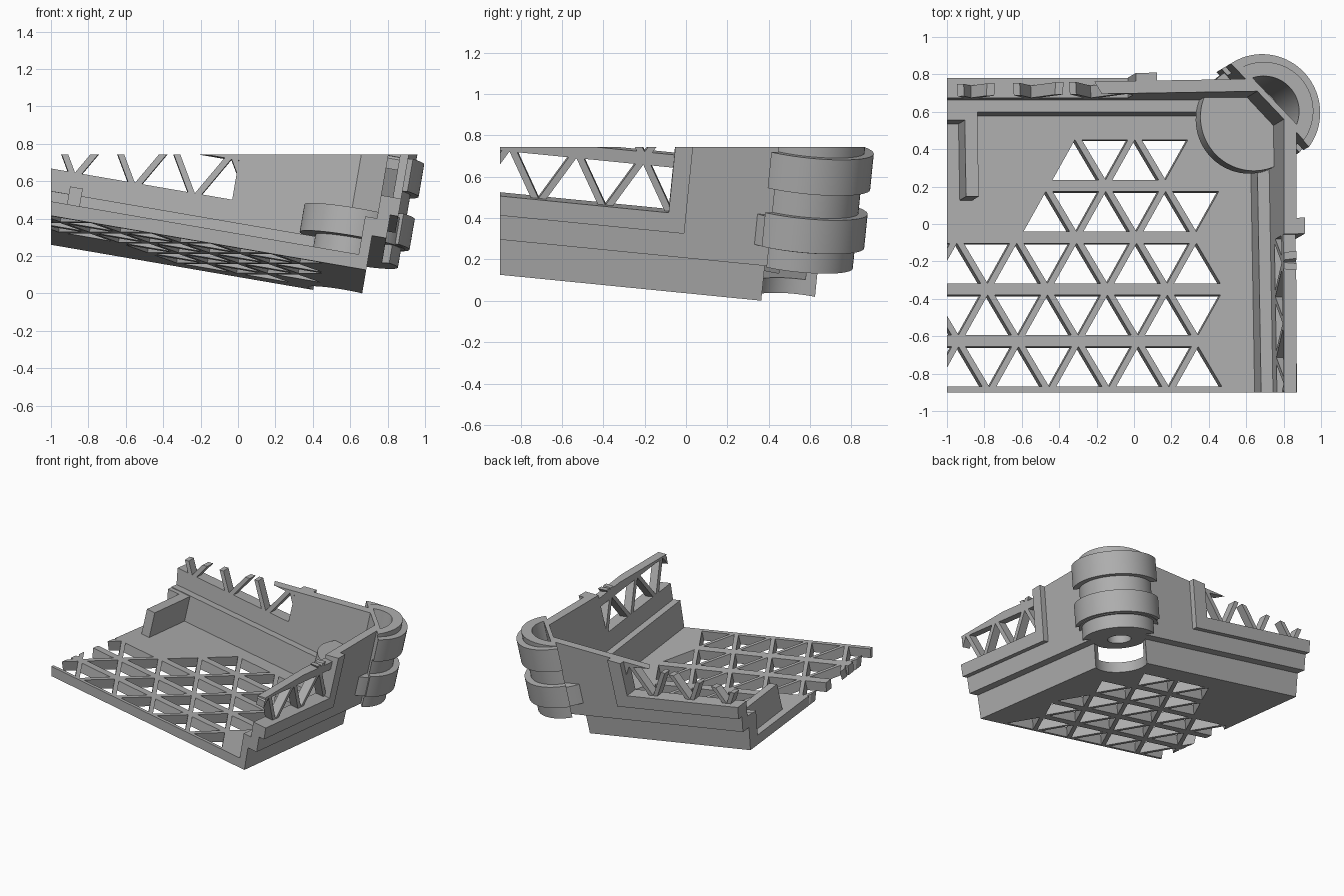
import bpy, bmesh, math
from mathutils import Vector, Matrix

if "Cube" in bpy.data.objects:
    bpy.data.objects.remove(bpy.data.objects["Cube"])

# Tilted local frame: U along the back wall, V along the side wall, W up from the floor
W = Vector((0.172, 0.102, 1)).normalized()
U = Vector((1, 0, -0.172)).normalized()
V = W.cross(U)
FRAME = Matrix.Translation((0, 0, 0.152)) @ Matrix((U, V, W)).transposed().to_4x4()

grey = bpy.data.materials.new("plain grey")
grey.diffuse_color = (0.43, 0.43, 0.43, 1)
grey.use_nodes = True
grey.node_tree.nodes["Principled BSDF"].inputs["Base Color"].default_value = grey.diffuse_color

AXIS, CHAMFER_N, CHAMFER_D = (0.58, 0.527), (0.733, 0.68), 0.836


def clip(poly, n, d):
    """Keep the part of a convex polygon where n.p >= d."""
    out = []
    for i, p in enumerate(poly):
        q = poly[(i + 1) % len(poly)]
        a = p[0] * n[0] + p[1] * n[1] - d
        b = q[0] * n[0] + q[1] * n[1] - d
        if a >= 0:
            out.append(p)
        if a * b < 0:
            t = a / (a - b)
            out.append((p[0] + t * (q[0] - p[0]), p[1] + t * (q[1] - p[1])))
    return out


def circle(r, n=72):
    return [(AXIS[0] + r * math.cos(math.tau * i / n),
             AXIS[1] + r * math.sin(math.tau * i / n)) for i in range(n)]


def rect(a0, a1, b0, b1):
    return [(a0, b0), (a1, b0), (a1, b1), (a0, b1)]


def prisms(name, polys, lo, hi, axis="w", frame=FRAME):
    """Extrude flat polygons along a local axis into one object."""
    place = {"w": lambda a, b, h: (a, b, h), "u": lambda a, b, h: (h, a, b),
             "v": lambda a, b, h: (a, h, b)}[axis]
    bm = bmesh.new()
    for poly in polys:
        low = [bm.verts.new(place(a, b, lo)) for a, b in poly]
        top = [bm.verts.new(place(a, b, hi)) for a, b in poly]
        bm.faces.new(low)
        bm.faces.new(top)
        for i in range(len(poly)):
            j = (i + 1) % len(poly)
            bm.faces.new((low[i], low[j], top[j], top[i]))
    bmesh.ops.recalc_face_normals(bm, faces=bm.faces)
    bm.transform(frame)
    me = bpy.data.meshes.new(name)
    bm.to_mesh(me)
    bm.free()
    me.materials.append(grey)
    ob = bpy.data.objects.new(name, me)
    bpy.context.collection.objects.link(ob)
    return ob


def triangle(c, lo, up):
    """Isogrid opening, pointing up or down."""
    h, half = 0.215, 0.125
    if up:
        return [(c - half, lo), (c + half, lo), (c, lo + h)]
    return [(c - half, lo + h), (c, lo), (c + half, lo + h)]


def boolean(ob, other, op):
    m = ob.modifiers.new("cut", "BOOLEAN")
    m.operation, m.solver, m.object = op, "EXACT", other
    bpy.context.view_layer.update()
    dg = bpy.context.evaluated_depsgraph_get()
    me = bpy.data.meshes.new_from_object(ob.evaluated_get(dg))
    ob.modifiers.clear()
    ob.data = me


def corner(inner, outer, chamfer=False):
    """L-shaped plan of both walls."""
    mid = [(0.55, inner[1]), (inner[0], 0.486)] if chamfer else [inner]
    return [(-1.6, outer[1]), (-1.6, inner[1])] + mid + \
           [(inner[0], -1.4), (outer[0], -1.4), outer]


P, H = 0.325, 0.1625

# Cutters: floor lattice, wall lattices, hinge pocket, outer clipping box
floor_tris = []
for k, (first, last) in enumerate([(-8, 2), (-8, 2), (-8, 2), (-3, 2), (-2, 1)]):
    for i in range(first, last + 1):
        floor_tris.append(triangle(0.162 + (i - 1) * H, -0.882 + k * 0.278, (i + k) % 2 == 0))
floor_holes = prisms("floor_hole_cutter", floor_tris, -0.1, 0.12)


def wall_tris(centre, limit):
    out = []
    for k in range(2):
        for i in range(-9, 3):
            poly = clip(triangle(centre + i * H, 0.405 + k * 0.278, (i + k) % 2 == 0),
                        (-1, 0), -limit)
            if len(poly) > 2:
                out.append(poly)
    return out


side_holes = prisms("side_hole_cutter", wall_tris(-0.27, -0.125), 0.6, 0.9, "u")
back_holes = prisms("back_hole_cutter", wall_tris(-0.13, -0.09), 0.6, 0.9, "v")
notch = prisms("notch_cutter", [circle(0.19)], -0.1, 0.185)
bore = prisms("bore_cutter", [clip(circle(0.19), CHAMFER_N, CHAMFER_D + 0.03)], 0.24, 1.2)
pin = prisms("pin_cutter", [circle(0.085, 40)], 0.1, 0.3)
bounds = prisms("clip_box", [rect(-1, 1.2, -0.9, 1.2)], -0.5, 0.743, frame=Matrix())
cutters = [floor_holes, side_holes, back_holes, notch, bore, pin, bounds]
for c in cutters:
    c.hide_render = True

parts = []


def part(ob, *cuts):
    for c in cuts:
        boolean(ob, c, "DIFFERENCE")
    boolean(ob, bounds, "INTERSECT")
    parts.append(ob)


# Floor slab and stepped base of the walls
part(prisms("floor", [rect(-1.6, 0.68, -1.4, 0.627)], 0, 0.075), floor_holes, notch)
part(prisms("plinth", [corner((0.626, 0.573), (0.68, 0.627))], 0.07, 0.185), notch)
part(prisms("wall_ledge", [corner((0.626, 0.573), (0.757, 0.703))], 0.185, 0.28), bore, pin)

# Walls with triangular lattice
part(prisms("walls", [corner((0.69, 0.637), (0.757, 0.703), True)], 0.28, 1.0),
     bore, side_holes, back_holes)

# Raised frames around the lattice panels
side_frame = [(-1.4, 0.31), (-0.04, 0.31), (-0.04, 1), (-0.125, 1), (-0.125, 0.405), (-1.4, 0.405)]
back_frame = [(-1.6, 0.31), (0.02, 0.31), (0.02, 1), (-0.09, 1), (-0.09, 0.405), (-1.6, 0.405)]
part(prisms("side_frame", [side_frame], 0.75, 0.80, "u"))
part(prisms("back_frame", [back_frame], 0.696, 0.745, "v"))

# Corner hinge barrel with two bands
for name, r, lo, hi in (("hinge_barrel", 0.265, 0.185, 1.0),
                        ("lower_band", 0.31, 0.29, 0.457),
                        ("upper_band", 0.31, 0.578, 0.755)):
    part(prisms(name, [clip(circle(r), CHAMFER_N, CHAMFER_D)], lo, hi), bore, pin)

# Round boss inside the corner
part(prisms("boss_stem", [circle(0.2)], 0.185, 0.29), bore, pin)
part(prisms("boss_disc", [circle(0.285)], 0.285, 0.435), bore, pin)

# Inner rib beside the back wall
part(prisms("rib", [rect(-0.956, -0.887, 0.12, 0.58)], 0.07, 0.275))
part(prisms("rib_foot", [rect(-1.6, -0.95, 0.53, 0.58)], 0.07, 0.275))

for c in cutters:
    bpy.data.objects.remove(c)

# Smooth round surfaces, keep edges sharp
bpy.ops.object.select_all(action="DESELECT")
for ob in parts:
    ob.select_set(True)
bpy.context.view_layer.objects.active = parts[0]
bpy.ops.object.shade_smooth_by_angle(angle=math.radians(30))
